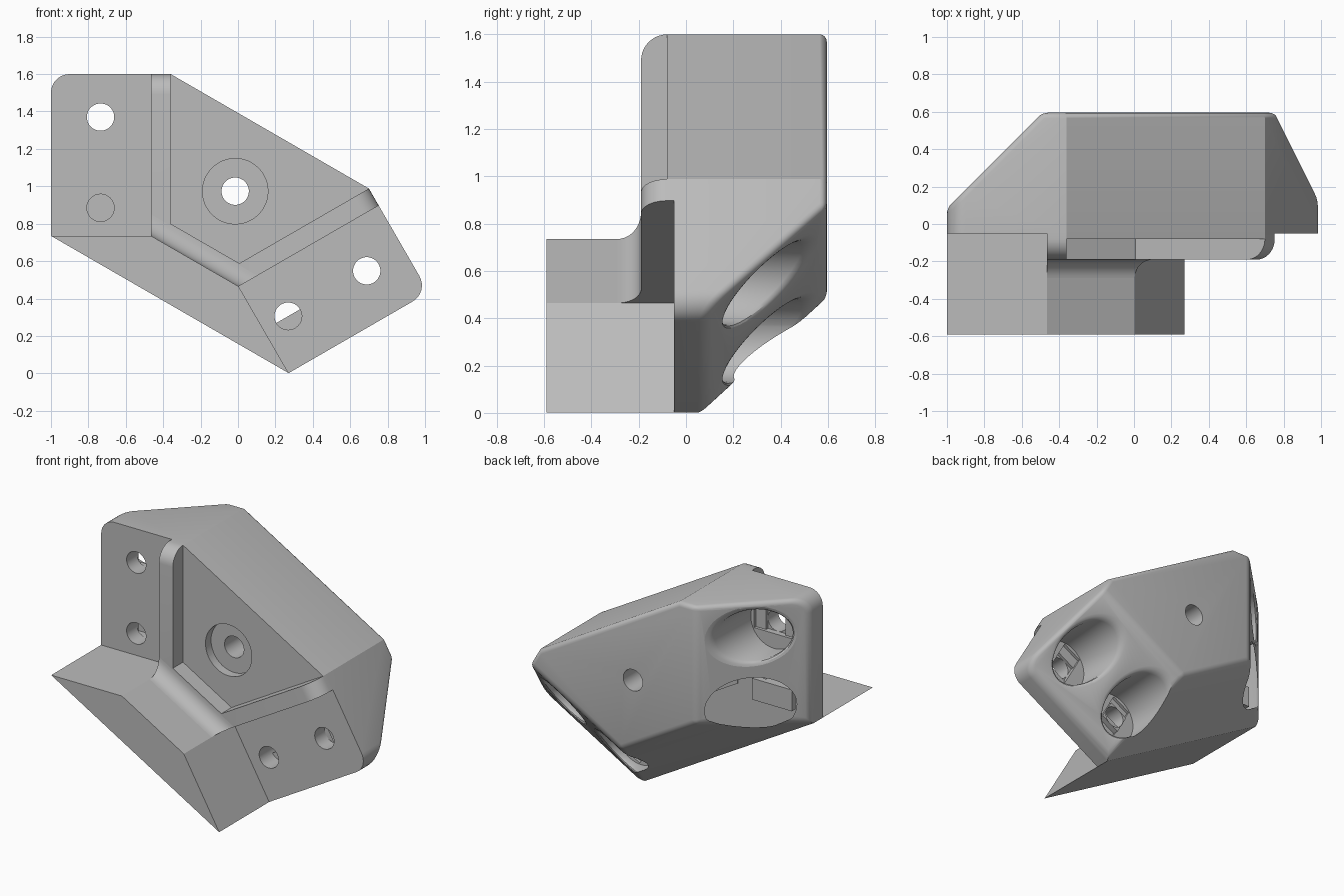
import bpy, bmesh, math
from mathutils import Vector

if "Cube" in bpy.data.objects:
    bpy.data.objects.remove(bpy.data.objects["Cube"])

grey = bpy.data.materials.new("plain grey")
grey.use_nodes = True
COLOUR = (0.5, 0.5, 0.5, 1)
grey.diffuse_color = COLOUR
grey.node_tree.nodes["Principled BSDF"].inputs["Base Color"].default_value = COLOUR

# The bracket is symmetric about a line leaning 30 degrees in the x-z plane
ALONG = Vector((math.cos(math.pi / 6), -0.5))
INWARD = Vector((0.5, math.cos(math.pi / 6)))
MIDDLE = Vector((-0.365, 0.3675))


def mirror(p):
    p = Vector(p)
    return p - 2 * (p - MIDDLE).dot(ALONG) * ALONG


def both(points):
    """A half outline followed by its reflection in reverse."""
    return [Vector(p) for p in points] + [mirror(p) for p in reversed(points)]


def finish(name, bm):
    bmesh.ops.recalc_face_normals(bm, faces=bm.faces)
    mesh = bpy.data.meshes.new(name)
    bm.to_mesh(mesh)
    bm.free()
    obj = bpy.data.objects.new(name, mesh)
    bpy.context.collection.objects.link(obj)
    mesh.materials.append(grey)
    return obj


def loft(rings):
    """Closed solid through rings of 3D points."""
    bm = bmesh.new()
    vs = [[bm.verts.new(p) for p in ring] for ring in rings]
    n = len(vs[0])
    for a, b in zip(vs, vs[1:]):
        for i in range(n):
            bm.faces.new((a[i], a[(i + 1) % n], b[(i + 1) % n], b[i]))
    bm.faces.new(vs[0])
    bm.faces.new(reversed(vs[-1]))
    bmesh.ops.recalc_face_normals(bm, faces=bm.faces)
    return bm


def prism(points, y0, y1):
    return loft([[(p[0], y, p[1]) for p in points] for y in (y0, y1)])


def circle(centre, r, n=48):
    return [(centre[0] + r * math.cos(math.tau * i / n),
             centre[1] + r * math.sin(math.tau * i / n)) for i in range(n)]


def cut(obj, cutter):
    mod = obj.modifiers.new("cut", "BOOLEAN")
    mod.operation = "DIFFERENCE"
    mod.solver = "EXACT"
    mod.object = cutter
    bpy.context.view_layer.objects.active = obj
    bpy.ops.object.modifier_apply(modifier=mod.name)


PLATE, BACK, RIM, R = -0.05, 0.595, -0.19, 0.1

# Main body: outline with rounded outer corners, sloped at the back
corner = [(-1 + R - R * math.cos(a), 1.6 - R + R * math.sin(a))
          for a in (math.pi / 16 * i for i in range(9))]
bm = prism(both([(-1, 0.735)] + corner + [(-0.36, 1.6)]), PLATE, BACK)
tip = mirror((-1, 0.735))
for co, normal in (((-1, 0.085, 0.735), (-1, 1, 0)),
                   ((tip.x, 0.085, tip.y), (0.5, 1, -0.866)),
                   ((-1, 0.05, 0.735), (-0.5, 0.577, -0.866))):
    res = bmesh.ops.bisect_plane(bm, geom=bm.verts[:] + bm.edges[:] + bm.faces[:],
                                 plane_co=co, plane_no=normal, clear_outer=True)
    rim_edges = [e for e in res["geom_cut"] if isinstance(e, bmesh.types.BMEdge)]
    bmesh.ops.edgenet_fill(bm, edges=rim_edges)
bmesh.ops.recalc_face_normals(bm, faces=bm.faces)
soft = [e for e in bm.edges if min(v.co.y for v in e.verts) > 0.06
        and e.calc_face_angle(0) > 0.3]
bmesh.ops.bevel(bm, geom=soft, offset=0.03, segments=4, profile=0.5,
                affect="EDGES", clamp_overlap=True)
body = finish("body", bm)

# Raised seat inside the rim
seat = finish("seat", prism(both([(-0.36, 1.6), (-0.36, 0.8)]), -0.08, -0.04))

# Rim around the seat, rounded at its two ends
half = both([(-0.465, 1.6), (-0.465, 0.735)])
inner = both([(-0.36, 1.6), (-0.36, 0.8)])
inner[-1] = mirror((-0.36, 1.6))
bm = prism(half + inner[::-1], RIM, PLATE)
ends = []
for e in bm.edges:
    a, b = (v.co for v in e.verts)
    at_front = max(a.y, b.y) < RIM + 0.01
    at_left = min(a.z, b.z) > 1.59
    at_right = all((mirror((c.x, c.z)).y > 1.59) for c in (a, b))
    if at_front and (at_left or at_right):
        ends.append(e)
bmesh.ops.bevel(bm, geom=ends, offset=0.11, segments=10, profile=0.5, affect="EDGES")
rim = finish("rim", bm)

# Forward wedge and the hollow curve joining it to the rim
wedge = finish("wedge", prism(both([(-1, 0.735), (-0.465, 0.735)]), -0.59, PLATE))
profile = [(R - R * math.cos(a), RIM - R + R * math.sin(a))
           for a in (math.pi / 20 * i for i in range(11))]
profile += [(R, RIM + 0.01), (0, RIM + 0.01)]
sides = [[], []]
for u, y in profile:
    p = Vector((-0.465, 0.735 + u / INWARD.y))
    q = mirror(p)
    sides[0].append((p.x, y, p.y))
    sides[1].append((q.x, y, q.y))
fillet = finish("fillet", loft(sides))

# Screw bores: wide flared bore from the back, stepped floor, narrow through hole
cutters = []


def cutter(bm):
    obj = finish("cutter", bm)
    obj.hide_render = True
    cutters.append(obj)
    return obj


def slope(p, reflected):
    q = mirror(p) if reflected else Vector(p)
    return 0.085 + q.x + 1


def rectangle(centre, w, h, angle):
    c, s = math.cos(angle), math.sin(angle)
    return [(centre[0] + x * c - z * s, centre[1] + x * s + z * c)
            for x, z in ((-w, -h), (w, -h), (w, h), (-w, h))]


HOLE, BORE, FLOOR = 0.073, 0.175, 0.1
for z in (1.37, 0.885):
    for reflected in (False, True):
        c = mirror((-0.735, z)) if reflected else Vector((-0.735, z))
        turn = -math.pi / 3 if reflected else 0
        rings = [[(x, FLOOR, w) for x, w in circle(c, BORE)]]
        for grow, lift in ((0, -0.035), (0.006, -0.016), (0.015, -0.006),
                           (0.03, 0), (0.04, 0.03)):
            rings.append([(x, slope((x, w), reflected) + lift, w)
                          for x, w in circle(c, BORE + grow)])
        cut(body, cutter(loft(rings)))
        cut(body, cutter(prism(rectangle(c, 0.15, HOLE, turn), 0.08, 0.12)))
        cut(body, cutter(prism(rectangle(c, HOLE, HOLE, turn), 0.06, 0.12)))
        cut(body, cutter(prism(circle(c, HOLE), -0.2, 0.12)))

# Central counterbored hole through seat and body
centre = MIDDLE + 0.7 * INWARD
for c in (cutter(prism(circle(centre, BORE), -0.3, -0.02)),
          cutter(prism(circle(centre, HOLE), -0.3, 0.8))):
    cut(body, c)
    cut(seat, c)
for c in cutters:
    bpy.data.objects.remove(c)

# Smooth the curves and keep the hard edges
bpy.ops.object.select_all(action="DESELECT")
for obj in (body, seat, rim, wedge, fillet):
    obj.select_set(True)
bpy.context.view_layer.objects.active = body
bpy.ops.object.shade_smooth_by_angle(angle=math.radians(28))
